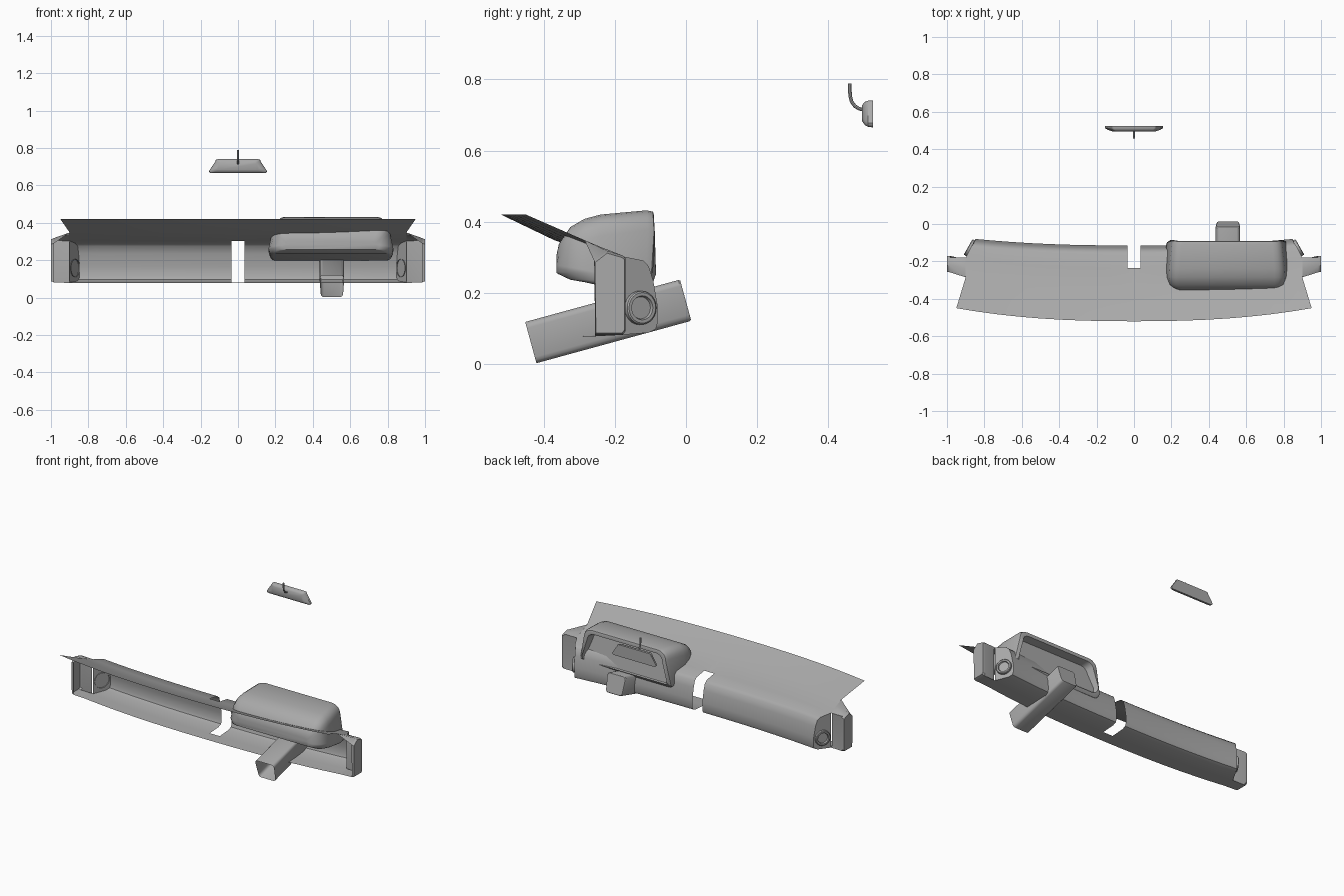
import bpy, bmesh, math
from mathutils import Vector

if "Cube" in bpy.data.objects:
    bpy.data.objects.remove(bpy.data.objects["Cube"])

grey = bpy.data.materials.new("dark_grey")
grey.diffuse_color = (.4, .4, .4, 1)
grey.use_nodes = True
grey.node_tree.nodes["Principled BSDF"].inputs["Base Color"].default_value = grey.diffuse_color


def make(name, verts, faces, mirror=False, angle=35):
    me = bpy.data.meshes.new(name)
    me.from_pydata(verts, [], faces)
    bm = bmesh.new()
    bm.from_mesh(me)
    bmesh.ops.remove_doubles(bm, verts=bm.verts, dist=0.0005)
    bmesh.ops.recalc_face_normals(bm, faces=bm.faces)
    bm.to_mesh(me)
    bm.free()
    me.materials.append(grey)
    ob = bpy.data.objects.new(name, me)
    bpy.context.collection.objects.link(ob)
    if mirror:
        mod = ob.modifiers.new("mirror", 'MIRROR')
        mod.merge_threshold = 0.0005
    bpy.ops.object.select_all(action='DESELECT')
    ob.select_set(True)
    bpy.context.view_layer.objects.active = ob
    bpy.ops.object.shade_smooth_by_angle(angle=math.radians(angle))
    return ob


def loft(name, rings, cap_start=True, cap_end=True, **kw):
    n = len(rings[0])
    verts = [p for r in rings for p in r]
    faces = [(k * n + i, k * n + (i + 1) % n, (k + 1) * n + (i + 1) % n, (k + 1) * n + i)
             for k in range(len(rings) - 1) for i in range(n)]
    if cap_start:
        faces.append(tuple(range(n)))
    if cap_end:
        faces.append(tuple(range((len(rings) - 1) * n, len(rings) * n)))
    return make(name, verts, faces, **kw)


def trapezoid(hb, ht, zb, zt, r, seg=4, rb=None):
    """Rounded trapezoid outline as (x, z) pairs; rb is the lower corner radius."""
    rb = rb or r
    pts = []
    corners = [(hb, zb, -90, rb), (ht, zt, 0, r), (-ht, zt, 90, r), (-hb, zb, 180, rb)]
    for x, z, a0, rad in corners:
        cx = x - math.copysign(rad, x)
        cz = z + rad if z == zb else z - rad
        for i in range(seg + 1):
            a = math.radians(a0 + 90 * i / seg)
            pts.append((cx + rad * math.cos(a), cz + rad * math.sin(a)))
    return pts


# dashboard shell: rows of (x at end, y at centre, y at end, z), swept along x
rows = [(.95, -.52, -.45, .42), (.90, -.37, -.285, .348), (.90, -.235, -.18, .303),
        (.87, -.16, -.12, .291), (.857, -.14, -.105, .275), (.852, -.128, -.092, .235),
        (.847, -.115, -.08, .165), (.847, -.115, -.08, .115), (.85, -.122, -.085, .098),
        (.86, -.145, -.105, .088), (.90, -.235, -.18, .082), (.90, -.31, -.255, .078)]
us = [0, .037, .2, .38, .52, .65, .77, .88, 1]
verts, faces = [], []
nu = len(us)
for xm, yc, ye, z in rows:
    for u in us:
        x = .035 if u == .037 else u * xm
        verts.append((x, yc + (ye - yc) * u ** 2.4, z))
for r in range(len(rows) - 1):
    for c in range(nu - 1):
        if c == 0 and 2 <= r <= 9:      # centre gap
            continue
        a = r * nu + c
        faces.append((a, a + 1, a + nu + 1, a + nu))
# angled end panel that carries the vent
faces.append(tuple(r * nu + nu - 1 for r in range(2, 11)))
make("dashboard_shell", verts, faces, mirror=True)

# end caps, open to the front
inner = [(-.285, .348), (-.235, .327), (-.18, .303), (-.19, .295), (-.19, .09), (-.18, .082), (-.255, .078)]
outer = [(-.258, .29), (-.222, .318), (-.178, .305), (-.17, .298), (-.17, .092), (-.178, .082), (-.255, .082)]
verts = [(.90, y, z) for y, z in inner] + [(.985, y, z) for y, z in outer]
verts += [(1.0, -.214 + (y + .214) * .95, .19 + (z - .19) * .95) for y, z in outer]
faces = [(k + i, k + i + 1, k + i + 8, k + i + 7) for k in (0, 7) for i in range(6)]
faces += [(13, 7, 14, 20), tuple(range(14, 21))]
make("end_cap", verts, faces, mirror=True)

# round vents: outer wall, rim, recess
nrm = Vector((.87, .49, 0)).normalized()
tan = Vector((-nrm.y, nrm.x, 0))
ctr = Vector((.874, -.130, .158))
rings = [[ctr + nrm * d + (tan * math.cos(t) + Vector((0, 0, 1)) * math.sin(t)) * r
          for t in [2 * math.pi * i / 24 for i in range(24)]]
         for d, r in [(-.005, .048), (.012, .047), (.015, .043), (.015, .034), (.006, .031)]]
loft("round_vent", rings, cap_start=False, mirror=True)

# instrument hood: y, bottom half width, top half width, z bottom, z top, corner radius
hood = [(-.364, .26, .24, .256, .305, .02), (-.357, .29, .27, .252, .338, .03),
        (-.325, .322, .305, .247, .385, .05), (-.285, .333, .315, .240, .408, .06),
        (-.24, .334, .313, .230, .420, .06), (-.10, .326, .298, .210, .432, .055),
        (-.083, .321, .29, .208, .428, .055), (-.081, .315, .284, .212, .422, .05),
        (-.083, .299, .267, .228, .405, .045), (-.145, .290, .258, .232, .397, .045)]
rings = []
for i, (y, hb, ht, zb, zt, r) in enumerate(hood):
    ring = []
    for x, z in trapezoid(hb, ht, zb, zt, r, rb=.025):
        dy = 0
        if y > -.2:                      # rear edge leans, its lower lip tucks forward
            dy = -(z - .26) * .06 - max(0, .255 - z) * .8
        if i == len(hood) - 1:           # tilted instrument panel
            dy = (.397 - z) * .2
        ring.append((.497 + x, y + dy, z - .01 * (abs(x) > .2) * (z < .25)))
    rings.append(ring)
loft("instrument_hood", rings)

# steering column cover: sloping tube, open at the front
ang = math.radians(15.3)
rings = []
for d, k in [(-.226, 1), (.22, 1), (.225, .95)]:
    rings.append([(.502 + x * k, -.218 + d * math.cos(ang) - w * k * math.sin(ang),
                   .120 + d * math.sin(ang) + w * k * math.cos(ang))
                  for x, w in trapezoid(.06, .066, -.06, .06, .018, 3)])
loft("steering_column", rings, cap_start=False)

# rear-view mirror
shape = [(.495, .115, .10, .682, .728, .012), (.503, .14, .114, .671, .737, .012),
         (.512, .154, .12, .666, .74, .012), (.525, .155, .121, .665, .74, .012)]
rings = [[(x, y, z) for x, z in trapezoid(hb, ht, zb, zt, r, 3)] for y, hb, ht, zb, zt, r in shape]
loft("rear_view_mirror", rings)

# mirror stem, a thin bent rod
path = [(.50, .715), (.487, .717), (.474, .725), (.465, .738), (.461, .755), (.46, .788)]
rings = []
for i, (y, z) in enumerate(path):
    a, b = path[max(i - 1, 0)], path[min(i + 1, len(path) - 1)]
    t = Vector((0, b[0] - a[0], b[1] - a[1])).normalized()
    side = Vector((1, 0, 0)).cross(t)
    rings.append([Vector((0, y, z)) + (Vector((1, 0, 0)) * math.cos(q) + side * math.sin(q)) * .005
                  for q in [math.pi * k / 4 for k in range(8)]])
loft("mirror_stem", rings)
